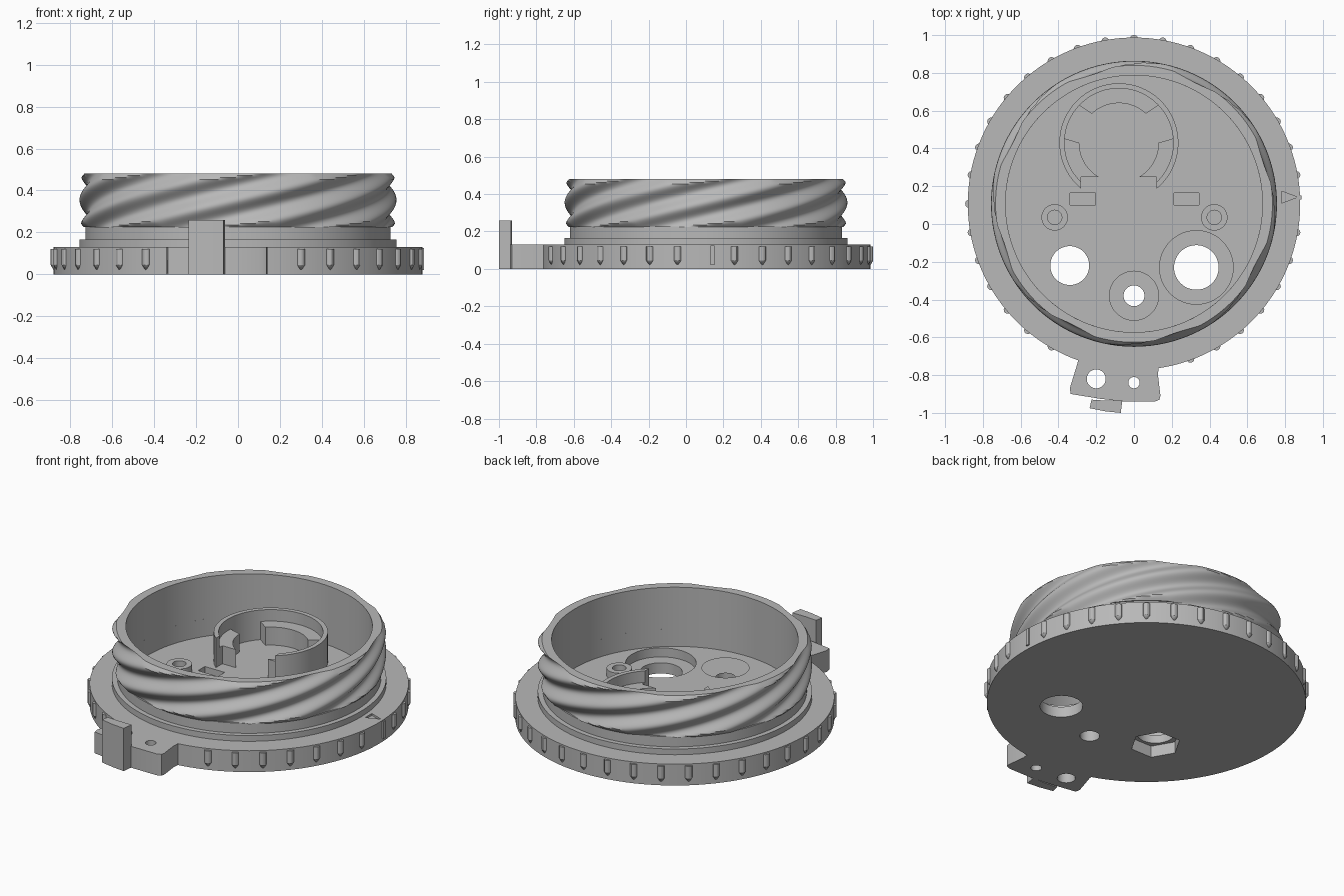
import bpy, bmesh
from math import sin, cos, pi, radians, degrees, acos

if "Cube" in bpy.data.objects:
    bpy.data.objects.remove(bpy.data.objects["Cube"], do_unlink=True)

CY = 0.107            # centre of the round body
FLOOR = 0.12          # inside floor height

grey = bpy.data.materials.new("plain grey")
grey.use_nodes = True
grey.diffuse_color = (0.48, 0.48, 0.48, 1)
grey.node_tree.nodes["Principled BSDF"].inputs["Base Color"].default_value = (0.48, 0.48, 0.48, 1)


def finish(name, bm):
    bmesh.ops.remove_doubles(bm, verts=bm.verts, dist=1e-5)
    bmesh.ops.recalc_face_normals(bm, faces=bm.faces)
    me = bpy.data.meshes.new(name)
    bm.to_mesh(me)
    bm.free()
    me.materials.append(grey)
    ob = bpy.data.objects.new(name, me)
    bpy.context.collection.objects.link(ob)
    return ob


def prism(name, pts, z0, z1):
    bm = bmesh.new()
    face = bm.faces.new([bm.verts.new((x, y, z0)) for x, y in pts])
    top = bmesh.ops.extrude_face_region(bm, geom=[face])["geom"]
    for v in top:
        if isinstance(v, bmesh.types.BMVert):
            v.co.z = z1
    return finish(name, bm)


def arc(x, y, r, a0, a1, n):
    angles = [radians(a0 + (a1 - a0) * i / n) for i in range(n + 1)]
    return [(x + r * cos(a), y + r * sin(a)) for a in angles]


def cylinder(name, x, y, r, z0, z1, n=48):
    return prism(name, arc(x, y, r, 0, 360, n)[:-1], z0, z1)


def box(name, x0, x1, y0, y1, z0, z1):
    return prism(name, [(x0, y0), (x1, y0), (x1, y1), (x0, y1)], z0, z1)


def grid(name, n, rows, point, close_rows):
    """Skin a ring of n sections, each with a number of rows."""
    bm = bmesh.new()
    vs = [[bm.verts.new(point(2 * pi * i / n, j)) for j in range(rows)] for i in range(n)]
    for i in range(n):
        a, b = vs[i], vs[(i + 1) % n]
        for j in range(rows if close_rows else rows - 1):
            k = (j + 1) % rows
            bm.faces.new((a[j], b[j], b[k], a[k]))
    bmesh.ops.dissolve_degenerate(bm, dist=1e-6, edges=bm.edges)
    return finish(name, bm)


def lathe(name, x, y, profile, n):
    def point(a, j):
        r, z = profile[j]
        return (x + r * cos(a), y + r * sin(a), z)
    return grid(name, n, len(profile), point, False)


def combine(target, other, operation):
    mod = target.modifiers.new("combine", "BOOLEAN")
    mod.operation = operation
    mod.solver = "EXACT"
    mod.object = other
    other.hide_render = True
    bpy.context.view_layer.objects.active = target
    bpy.ops.object.modifier_apply(modifier=mod.name)
    bpy.data.objects.remove(other, do_unlink=True)


# Flanged body with collar, neck and sunken floor
R = 0.88
body = lathe("flanged_base", 0, CY, [
    (0, 0), (R, 0), (R, 0.13), (0.757, 0.13), (0.757, 0.165), (0.728, 0.165),
    (0.728, 0.226), (0.68, 0.226), (0.68, FLOOR), (0, FLOOR)], 144)

# Side lug on the flange
lug = prism("lug", [
    (-0.27, -0.6), (-0.3, -0.74), (-0.34, -0.87), (-0.335, -0.9), (-0.18, -0.925),
    (-0.05, -0.94), (0.11, -0.94), (0.135, -0.93), (0.14, -0.91), (0.127, -0.8),
    (0.13, -0.76), (0.15, -0.6)], 0, 0.13)
# Keep the lug outside the cavity
combine(lug, cylinder("lug_trim", 0, CY, 0.8, -0.1, 0.3, 96), "DIFFERENCE")
combine(body, lug, "UNION")

# Through holes and their counterbores
for x, y, r in [(-0.34, -0.22, 0.103), (0.33, -0.23, 0.118), (0, -0.38, 0.055),
                (-0.2, -0.82, 0.05), (0, -0.84, 0.03)]:
    combine(body, cylinder("hole", x, y, r, -0.1, 0.3), "DIFFERENCE")
for x, y, r in [(0.33, -0.23, 0.195), (0, -0.38, 0.13)]:
    combine(body, cylinder("counterbore", x, y, r, 0.065, 0.3), "DIFFERENCE")

# Hexagonal nut pocket underneath
combine(body, cylinder("nut_pocket", -0.34, -0.22, 0.14, -0.1, 0.07, 6), "DIFFERENCE")

# Two rectangular slots in the floor and the pointer mark on the flange
for x in (-0.272, 0.278):
    combine(body, box("slot", x - 0.067, x + 0.067, 0.1, 0.165, 0.05, 0.3), "DIFFERENCE")
combine(body, prism("pointer", [(0.78, 0.11), (0.865, 0.142), (0.78, 0.174)], 0.118, 0.3), "DIFFERENCE")

# Multi-start threaded wall
LOW, HIGH, STEPS = 0.225, 0.48, 28


def thread_point(a, j):
    if j > STEPS:                       # inner wall
        r, z = 0.68, (HIGH if j == STEPS + 1 else LOW)
    else:
        t = j / STEPS
        z = LOW + (HIGH - LOW) * t
        r = 0.737 + 0.019 * cos(8 * (a - radians(3 + 83 * t)))
        r = min(r, 0.733 + 0.9 * (HIGH - z), 0.735 + 0.9 * (z - LOW))
    return (r * cos(a), CY + r * sin(a), z)


grid("threaded_wall", 288, STEPS + 3, thread_point, True)

# Grip ribs around the flange, leaving out the lug and the pointer
for k in range(36):
    deg = 10 * k
    if 245 < deg < 285 or k == 0:
        continue
    a = radians(deg)
    lathe("grip_rib", 0.873 * cos(a), CY + 0.873 * sin(a),
          [(0, 0.01), (0.021, 0.045), (0.021, 0.12), (0, 0.12)], 12)
box("pointer_rib", 0.86, 0.888, 0.13, 0.152, 0.02, 0.125)

# Upright stop post on the lug
prism("stop_post", [(-0.235, -0.975), (-0.225, -0.93), (-0.15, -0.935), (-0.062, -0.935),
                    (-0.07, -1.0), (-0.15, -0.992)], 0, 0.26)

# Screw bosses
for x in (-0.42, 0.425):
    lathe("screw_boss", x, 0.035, [
        (0.07, FLOOR - 0.01), (0.07, 0.165), (0.038, 0.165), (0.038, FLOOR + 0.002), (0, FLOOR + 0.002)], 36)

# Open socket ring with inner lugs
SX, SY, GAP = -0.08, 0.43, 0.2


def cut_angle(r):
    return degrees(acos(GAP / r))


o, i = cut_angle(0.315), cut_angle(0.288)
prism("socket_ring", arc(SX, SY, 0.315, -o, 180 + o, 72)
      + arc(SX, SY, 0.288, 180 + i, -i, 72), FLOOR - 0.01, 0.3)
s = cut_angle(0.3)
side = arc(0, 0, 0.3, 5, -s, 16) + [(GAP, -0.18)] + arc(0, 0, 0.21, -59, 0, 16)
for sign in (-1, 1):
    prism("socket_side_lug", [(SX + sign * x, SY + y) for x, y in side], FLOOR - 0.01, 0.23)
prism("socket_back_lug", arc(SX, SY, 0.3, 43, 137, 24)
      + arc(SX, SY, 0.21, 133, 47, 24), FLOOR - 0.01, 0.23)

# Smooth curved surfaces, keep edges crisp
for ob in bpy.context.collection.objects:
    ob.select_set(ob.type == "MESH" and grey.name in ob.data.materials)
bpy.context.view_layer.objects.active = body
bpy.ops.object.shade_smooth_by_angle(angle=radians(30))
